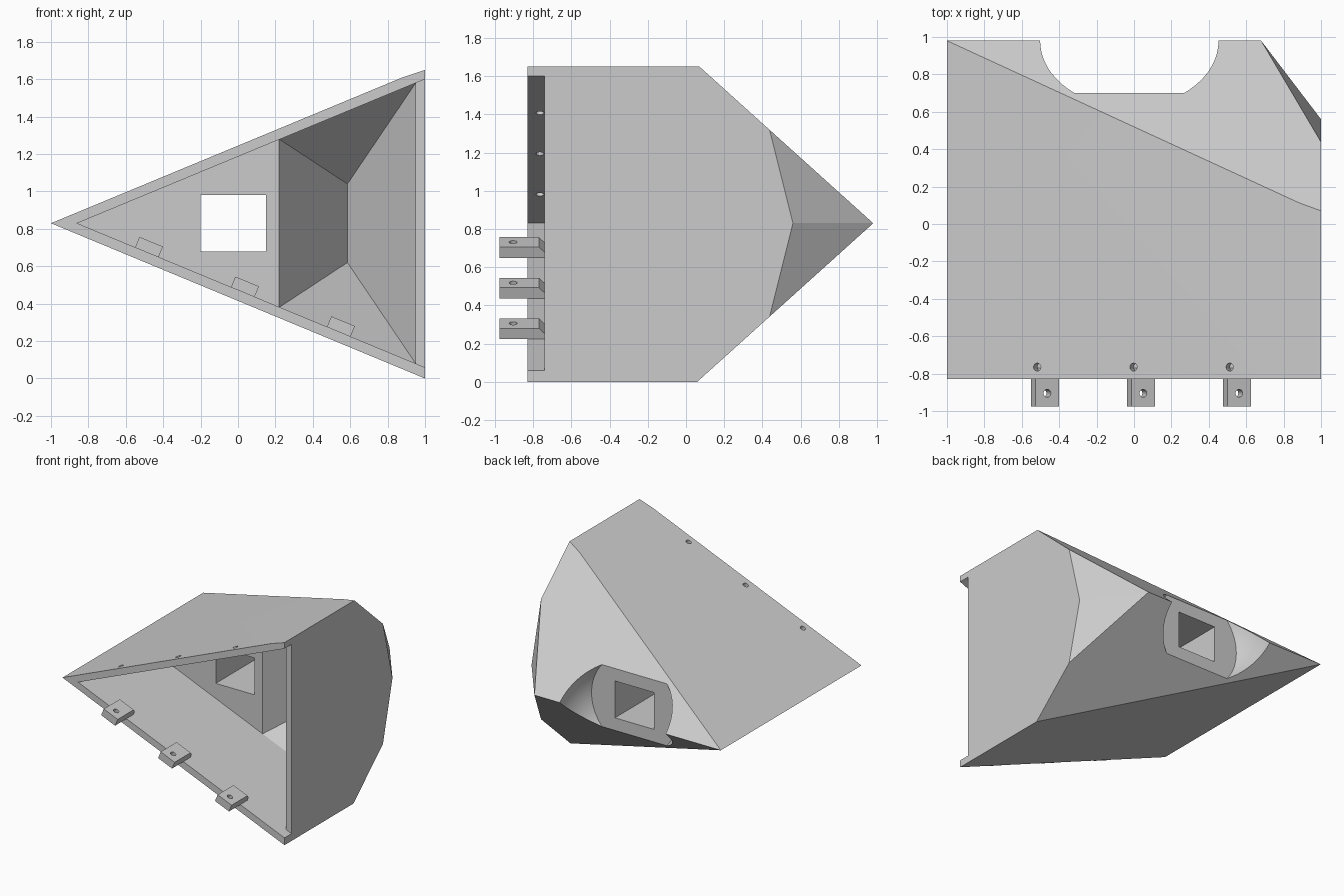
import bpy, bmesh, math
from mathutils import Vector, Matrix

cube = bpy.data.objects.get("Cube")
if cube:
    bpy.data.objects.remove(cube, do_unlink=True)

MID = 0.83      # height of the symmetry plane
SLOPE = math.atan(0.413)

grey = bpy.data.materials.new("light grey")
grey.use_nodes = True
grey.diffuse_color = (0.6, 0.6, 0.6, 1)
for node in grey.node_tree.nodes:
    if node.type == 'BSDF_PRINCIPLED':
        node.inputs["Base Color"].default_value = grey.diffuse_color


def finish(name, bm):
    bmesh.ops.recalc_face_normals(bm, faces=bm.faces[:])
    mesh = bpy.data.meshes.new(name)
    bm.to_mesh(mesh)
    bm.free()
    mesh.materials.append(grey)
    ob = bpy.data.objects.new(name, mesh)
    bpy.context.scene.collection.objects.link(ob)
    return ob


def prism(profile, y0, y1):
    """Extrude an (x, z) profile along y."""
    bm = bmesh.new()
    face = bm.faces.new([bm.verts.new((x, y0, z)) for x, z in profile])
    ext = bmesh.ops.extrude_face_region(bm, geom=[face])["geom"]
    bmesh.ops.translate(bm, vec=(0, y1 - y0, 0),
                        verts=[v for v in ext if isinstance(v, bmesh.types.BMVert)])
    return bm


def slice_off(bm, point, normal):
    """Remove everything on the normal's side of a plane and close the cut."""
    cut = bmesh.ops.bisect_plane(bm, geom=bm.verts[:] + bm.edges[:] + bm.faces[:],
                                 plane_co=point, plane_no=normal, clear_outer=True)
    edges = [e for e in cut["geom_cut"] if isinstance(e, bmesh.types.BMEdge)]
    bmesh.ops.holes_fill(bm, edges=edges, sides=0)


def carve(ob, cutter):
    """Subtract the cutter and delete it."""
    cutter.hide_render = True
    mod = ob.modifiers.new("carve", 'BOOLEAN')
    mod.operation, mod.solver, mod.object = 'DIFFERENCE', 'EXACT', cutter
    bpy.context.view_layer.update()
    graph = bpy.context.evaluated_depsgraph_get()
    mesh = bpy.data.meshes.new_from_object(ob.evaluated_get(graph))
    ob.modifiers.clear()
    ob.data = mesh
    bpy.data.objects.remove(cutter, do_unlink=True)


def drill(ob, place, tilt, radius=0.021):
    """Drill a round hole whose axis is tilted about y."""
    bm = bmesh.new()
    bmesh.ops.create_cone(bm, cap_ends=True, segments=24, radius1=radius, radius2=radius,
                          depth=0.2, matrix=Matrix.Translation(place) @ Matrix.Rotation(tilt, 4, 'Y'))
    carve(ob, finish("drill", bm))


# Wedge shell: triangular prism with a tapered back
bm = prism([(-1, MID), (1, 0), (1, 1.65), (0.88, 1.61)], -0.83, 0.98)
for s in (1, -1):
    slice_off(bm, (0, 0.98, MID), (0, 0.82, 0.91 * s))
for s in (1, -1):
    slice_off(bm, (1, 0.56, MID), (0.787, 0.6, 0.15 * s))
shell = finish("wedge_shell", bm)

# Open front cavity, and the recessed edge of the side wall
carve(shell, finish("cavity", prism([(-0.86, MID), (0.95, 0.08), (0.95, 1.58)], -0.95, 0)))
carve(shell, finish("side_notch", prism([(-0.86, MID), (1.1, 0.018), (1.1, 1.642)], -0.95, -0.74)))

# Hip-shaped hollow behind the cavity
bm = bmesh.new()
for s in (1, -1):
    for x, y, h in ((0.22, 0, 0.45), (0.95, 0, 0.75), (0.585, 0.55, 0.21)):
        bm.verts.new((x, y, MID + s * h))
bm.verts.new((0.585, -0.1, MID))
bmesh.ops.convex_hull(bm, input=bm.verts[:])
carve(shell, finish("deep_hollow", bm))

# Spherical seat with a flat floor
bm = bmesh.new()
bmesh.ops.create_uvsphere(bm, u_segments=96, v_segments=48, radius=0.477,
                          matrix=Matrix.Translation((-0.025, 0.98, MID)))
slice_off(bm, (0, 0.7, 0), (0, -1, 0))
carve(shell, finish("round_seat", bm))

# Square passage through the seat floor
carve(shell, finish("passage", prism([(-0.2, 0.68), (0.15, 0.68), (0.15, 0.98), (-0.2, 0.98)],
                                     -0.1, 0.9)))

# Screw holes through the upper wall
for x in (-0.51, 0.005, 0.52):
    drill(shell, (x, -0.765, MID + 0.413 * (x + 0.95)), -SLOPE)

# Mounting tabs on the lower wall, chamfered at the inner end
along = Vector((math.cos(SLOPE), 0, -math.sin(SLOPE)))
up = Vector((math.sin(SLOPE), 0, math.cos(SLOPE)))
for i in range(3):
    x = -0.487 + 0.513 * i
    base = Vector((x, 0, MID - 0.414 * (x + 0.86)))
    bm = bmesh.new()
    for side in (-0.068, 0.068):
        for y, h in ((-0.975, -0.002), (-0.975, 0.06), (-0.77, 0.06), (-0.74, 0.03), (-0.74, -0.002)):
            bm.verts.new(base + along * side + up * h + Vector((0, y, 0)))
    bmesh.ops.convex_hull(bm, input=bm.verts[:])
    bmesh.ops.dissolve_limit(bm, angle_limit=0.01, verts=bm.verts[:], edges=bm.edges[:])
    tab = finish("mounting_tab_%d" % (i + 1), bm)
    drill(tab, base + up * 0.03 + Vector((0, -0.905, 0)), SLOPE)

# Smooth the round surfaces, keep the edges crisp
for ob in bpy.context.scene.objects:
    ob.select_set(ob.type == 'MESH')
bpy.context.view_layer.objects.active = shell
bpy.ops.object.shade_smooth_by_angle(angle=math.radians(8))
